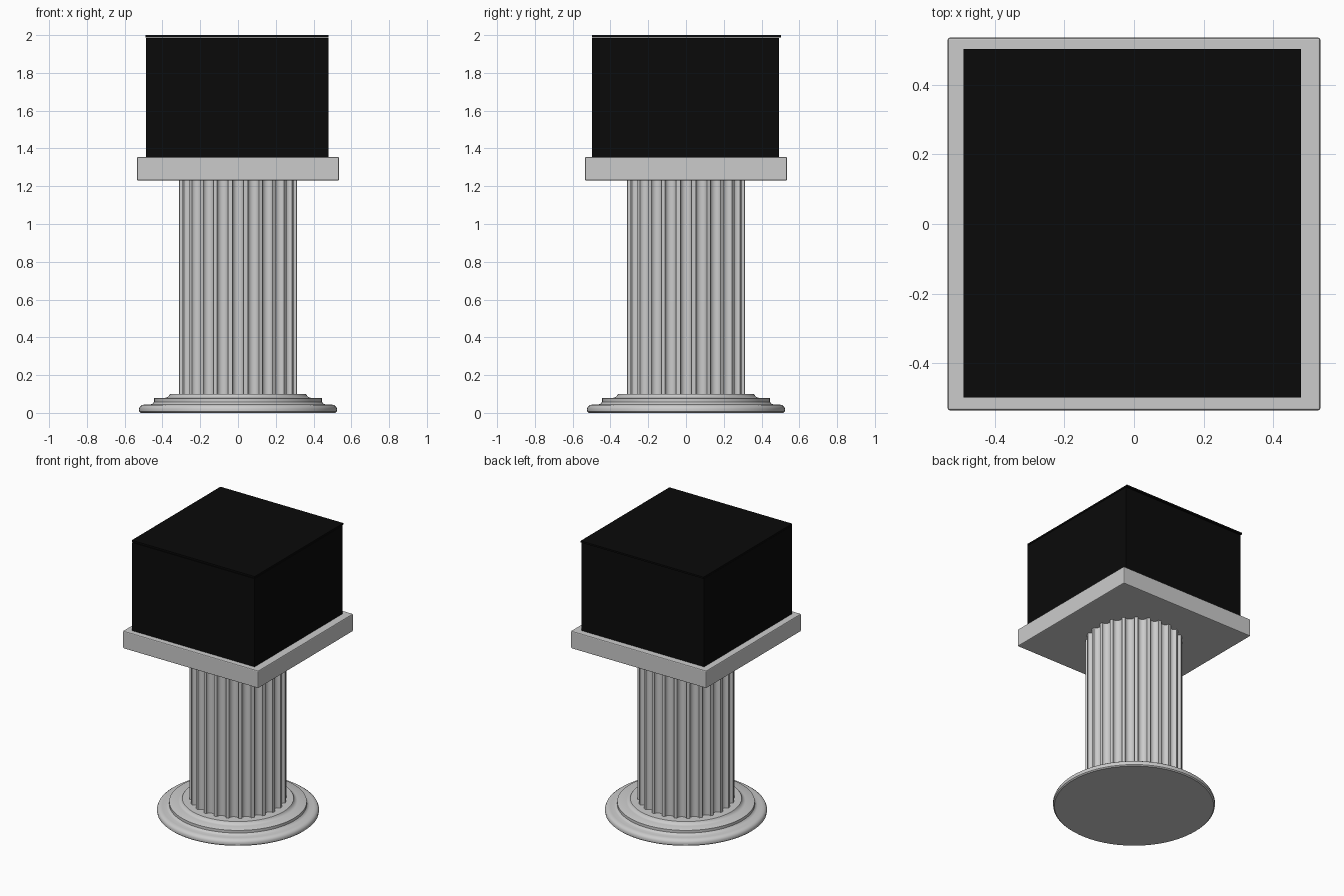
import bpy, bmesh, math

if "Cube" in bpy.data.objects:
    bpy.data.objects.remove(bpy.data.objects["Cube"])

black = bpy.data.materials.new("black_glass")
black.diffuse_color = (0.003, 0.003, 0.003, 1)
black.use_nodes = True
black.node_tree.nodes["Principled BSDF"].inputs["Base Color"].default_value = black.diffuse_color


def make_object(name, bm, material=None, smooth=None):
    bmesh.ops.recalc_face_normals(bm, faces=bm.faces)
    mesh = bpy.data.meshes.new(name)
    bm.to_mesh(mesh)
    bm.free()
    ob = bpy.data.objects.new(name, mesh)
    bpy.context.collection.objects.link(ob)
    if material:
        mesh.materials.append(material)
    if smooth:
        bpy.ops.object.select_all(action='DESELECT')
        ob.select_set(True)
        bpy.context.view_layer.objects.active = ob
        bpy.ops.object.shade_smooth_by_angle(angle=math.radians(smooth))
    return ob


def box(name, lo, hi, material=None, bevel=0):
    bm = bmesh.new()
    bmesh.ops.create_cube(bm, size=1)
    for v in bm.verts:
        v.co = [(a + b) / 2 + c * (b - a) for a, b, c in zip(lo, hi, v.co)]
    ob = make_object(name, bm, material)
    if bevel:
        mod = ob.modifiers.new("bevel", 'BEVEL')
        mod.width = bevel
        mod.segments = 2
    return ob


# Round stepped base, turned from a profile
profile = [(0, 0), (0.515, 0), (0.523, 0.007), (0.524, 0.022), (0.519, 0.034),
           (0.508, 0.042), (0.49, 0.045), (0.462, 0.045), (0.452, 0.049),
           (0.445, 0.058), (0.445, 0.077), (0.44, 0.08), (0.385, 0.08),
           (0.372, 0.084), (0.365, 0.092), (0.36, 0.1), (0, 0.1)]
bm = bmesh.new()
pts = [bm.verts.new((r, 0, z)) for r, z in profile]
edges = [bm.edges.new(pair) for pair in zip(pts, pts[1:])]
bmesh.ops.spin(bm, geom=pts + edges, cent=(0, 0, 0), axis=(0, 0, 1),
               angle=math.tau, steps=96)
bmesh.ops.remove_doubles(bm, verts=bm.verts, dist=1e-5)
make_object("base", bm, smooth=35)

# Fluted shaft: 24 rounded grooves with narrow ridges between them
flutes, radius, groove, steps = 24, 0.315, 0.03, 10
pitch = math.tau / flutes
bm = bmesh.new()
ring = []
for i in range(flutes):
    mid = i * pitch
    for k in range(steps + 1):
        t = math.pi * k / steps
        r = radius * math.cos(groove / radius) - 0.028 * math.sin(t)
        y = -groove * math.cos(t)
        ring.append(bm.verts.new((r * math.cos(mid) - y * math.sin(mid),
                                  r * math.sin(mid) + y * math.cos(mid), 0.095)))
face = bm.faces.new(ring)
top = bmesh.ops.extrude_face_region(bm, geom=[face])
for v in top["geom"]:
    if isinstance(v, bmesh.types.BMVert):
        v.co.z = 1.24
make_object("fluted_shaft", bm, smooth=35)

# Square slab on top of the shaft
box("slab", (-0.535, -0.535, 1.23), (0.535, 0.535, 1.355), bevel=0.006)

# Display case: four thin panes and a lid
x0, x1, y0, y1, z0, z1, t = -0.488, 0.48, -0.498, 0.492, 1.353, 1.985, 0.01
box("front_pane", (x0, y0, z0), (x1, y0 + t, z1), black)
box("back_pane", (x0, y1 - t, z0), (x1, y1, z1), black)
box("left_pane", (x0, y0 + t, z0), (x0 + t, y1 - t, z1), black)
box("right_pane", (x1 - t, y0 + t, z0), (x1, y1 - t, z1), black)
box("case_lid", (-0.49, -0.498, 1.988), (0.48, 0.502, 2.0), black)
